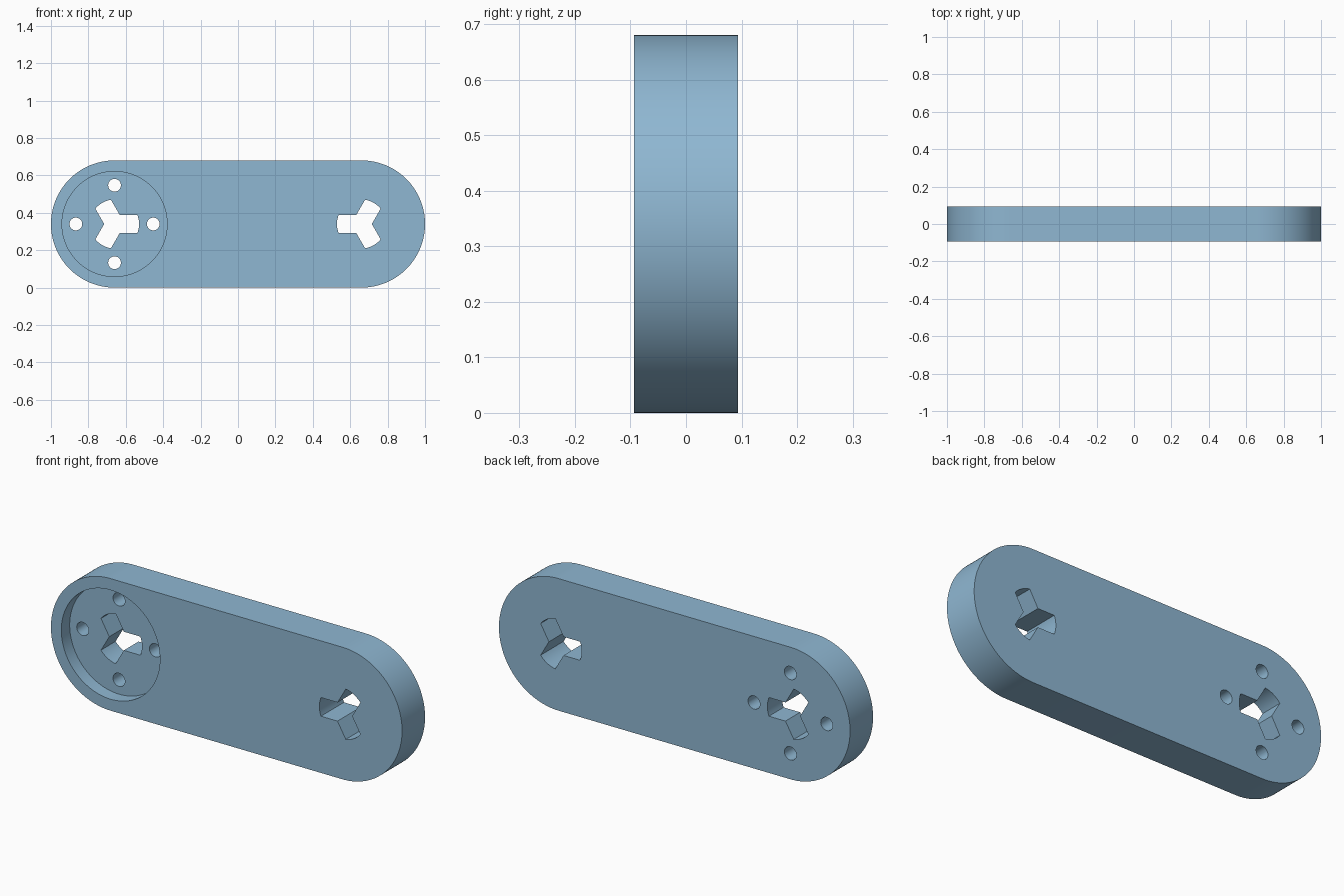
import bpy, bmesh, math
from math import cos, sin, pi

if "Cube" in bpy.data.objects:
    bpy.data.objects.remove(bpy.data.objects["Cube"])

RADIUS, HALF_SPAN, HALF_THICK = 0.34, 0.66, 0.0935
MID_Z = RADIUS
POCKET_FLOOR = -HALF_THICK + 0.068

steel = bpy.data.materials.new("steel_blue")
steel.diffuse_color = (0.275, 0.474, 0.645, 1)
steel.use_nodes = True
steel.node_tree.nodes["Principled BSDF"].inputs["Base Color"].default_value = steel.diffuse_color


def arc(cx, cz, r, a0, a1, n):
    """Points along an arc, both ends included."""
    return [(cx + r * cos(a0 + (a1 - a0) * i / n),
             cz + r * sin(a0 + (a1 - a0) * i / n)) for i in range(n + 1)]


def circle(cx, cz, r, n):
    return arc(cx, cz, r, 0, 2 * pi, n)[:-1]


def prism(name, outline, y0, y1):
    """Extrude an x-z outline from y0 to y1."""
    bm = bmesh.new()
    face = bm.faces.new([bm.verts.new((x, y0, z)) for x, z in outline])
    out = bmesh.ops.extrude_face_region(bm, geom=[face])
    moved = [v for v in out["geom"] if isinstance(v, bmesh.types.BMVert)]
    bmesh.ops.translate(bm, verts=moved, vec=(0, y1 - y0, 0))
    bmesh.ops.recalc_face_normals(bm, faces=bm.faces)
    mesh = bpy.data.meshes.new(name)
    bm.to_mesh(mesh)
    bm.free()
    mesh.materials.append(steel)
    obj = bpy.data.objects.new(name, mesh)
    bpy.context.collection.objects.link(obj)
    return obj


def three_arm_slot(cx, facing):
    """Three straight arms with ends rounded about the centre."""
    half_w, reach = 0.048, 0.131
    tip = math.asin(half_w / reach)
    notch = half_w / sin(pi / 3)
    pts = []
    for k in range(3):
        a = facing + k * 2 * pi / 3
        pts += arc(cx, MID_Z, reach, a - tip, a + tip, 10)
        pts.append((cx + notch * cos(a + pi / 3), MID_Z + notch * sin(a + pi / 3)))
    return pts


# Link body with round ends
body = prism("link_arm",
             arc(HALF_SPAN, MID_Z, RADIUS, -pi / 2, pi / 2, 64)
             + arc(-HALF_SPAN, MID_Z, RADIUS, pi / 2, 3 * pi / 2, 64),
             -HALF_THICK, HALF_THICK)

# Round pocket in the front, two slots and four bolt holes right through
cutters = [prism("pocket_cutter", circle(-HALF_SPAN, MID_Z, 0.281, 96), -0.2, POCKET_FLOOR)]
for cx, facing in ((-HALF_SPAN, 0), (HALF_SPAN, pi)):
    cutters.append(prism("slot_cutter", three_arm_slot(cx, facing), -0.3, 0.3))
for k in range(4):
    a = k * pi / 2
    cutters.append(prism("bolt_hole_cutter",
                         circle(-HALF_SPAN + 0.207 * cos(a), MID_Z + 0.207 * sin(a), 0.034, 32),
                         -0.3, 0.3))

bpy.context.view_layer.objects.active = body
body.select_set(True)
for cutter in cutters:
    cutter.hide_render = True
    mod = body.modifiers.new("cut", 'BOOLEAN')
    mod.operation, mod.solver, mod.object = 'DIFFERENCE', 'EXACT', cutter
    bpy.ops.object.modifier_apply(modifier=mod.name)
    bpy.data.objects.remove(cutter)

# Smooth round walls, crisp rims
bpy.ops.object.shade_smooth_by_angle(angle=math.radians(30))
